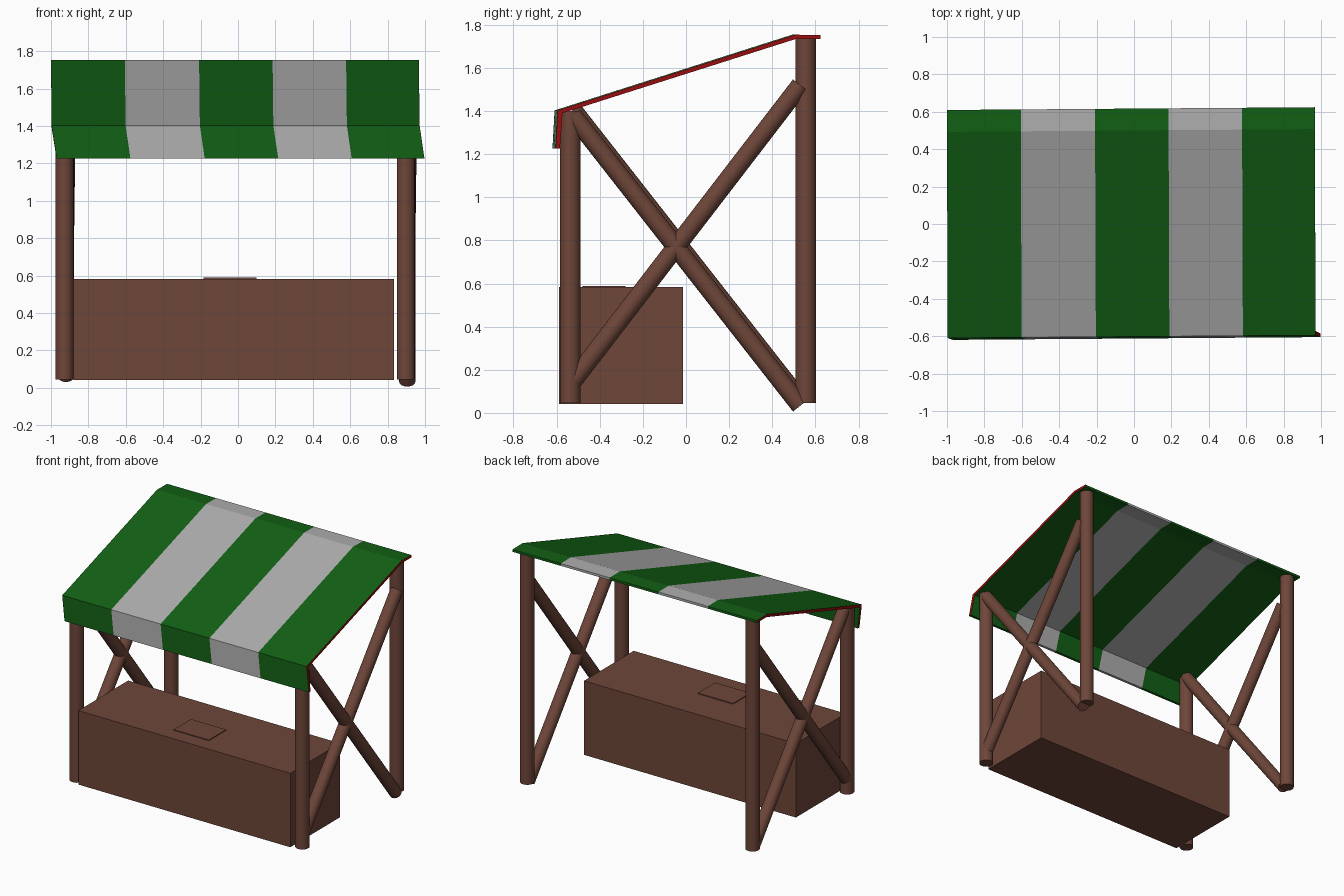
import bpy, bmesh, math
from mathutils import Vector

if "Cube" in bpy.data.objects:
    bpy.data.objects.remove(bpy.data.objects["Cube"])


def material(name, rgb):
    m = bpy.data.materials.new(name)
    m.diffuse_color = (*rgb, 1)
    m.use_nodes = True
    m.node_tree.nodes["Principled BSDF"].inputs["Base Color"].default_value = m.diffuse_color
    return m


WOOD = material("brown wood", (0.156, 0.061, 0.041))
GREEN = material("green cloth", (0.006, 0.115, 0.007))
GREY = material("pale grey cloth", (0.42, 0.42, 0.42))
RED = material("red trim", (0.31, 0.004, 0.005))


def pole(name, a, b, r):
    """Round wooden pole between two points."""
    a, b = Vector(a), Vector(b)
    d = b - a
    bpy.ops.mesh.primitive_cylinder_add(vertices=24, radius=r, depth=d.length, location=(a + b) / 2)
    o = bpy.context.object
    o.rotation_euler = d.to_track_quat('Z', 'Y').to_euler()
    o.name = name
    o.data.materials.append(WOOD)
    bpy.ops.object.shade_smooth_by_angle(angle=math.radians(40))


def box(name, lo, hi):
    lo, hi = Vector(lo), Vector(hi)
    bpy.ops.mesh.primitive_cube_add(size=1, location=(lo + hi) / 2)
    o = bpy.context.object
    o.scale = hi - lo
    o.name = name
    o.data.materials.append(WOOD)


# Posts and crossed side braces
for side, x, lift in (("left", -0.928, 0.025), ("right", 0.897, 0.0)):
    pole(f"{side}_front_post", (x, -0.537, 0.045), (x, -0.537, 1.40), 0.048)
    pole(f"{side}_back_post", (x, 0.555, 0.045), (x, 0.555, 1.74), 0.048)
    pole(f"{side}_falling_brace", (x + 0.008, -0.525, 1.38 + lift),
         (x + 0.008, 0.53, 0.033 + lift), 0.043)
    pole(f"{side}_rising_brace", (x, -0.53, 0.14), (x + 0.018, 0.53, 1.52), 0.043)

# Counter with a thin board on top
box("counter", (-0.88, -0.588, 0.042), (0.835, -0.013, 0.583))
box("counter_board", (-0.185, -0.48, 0.58), (0.10, -0.28, 0.589))

# Striped canopy: (y, z) of the outer and inner skin, from back edge to hanging front edge
OUTER = [(0.617, 1.752), (0.50, 1.754), (-0.602, 1.403), (-0.612, 1.225)]
INNER = [(0.617, 1.735), (0.505, 1.735), (-0.58, 1.39), (-0.592, 1.225)]
SHIFT = [0, 0, 0.004, 0.03]
STRIPES = [-1.0, -0.605, -0.208, 0.185, 0.578, 0.967]

bm = bmesh.new()
loop = [(y, z, s) for (y, z), s in zip(OUTER, SHIFT)]
loop += [(y, z, s) for (y, z), s in reversed(list(zip(INNER, SHIFT)))]
rings = [[bm.verts.new((x + s, y + 0.0075 * x, z)) for y, z, s in loop] for x in STRIPES]
n = len(loop)
for i in range(len(rings) - 1):
    for j in range(n):
        k = (j + 1) % n
        f = bm.faces.new((rings[i][j], rings[i][k], rings[i + 1][k], rings[i + 1][j]))
        f.material_index = i % 2
# Red cut ends
for ring in (rings[0], rings[-1]):
    for j in range(3):
        f = bm.faces.new((ring[j], ring[j + 1], ring[n - 2 - j], ring[n - 1 - j]))
        f.material_index = 2
bmesh.ops.recalc_face_normals(bm, faces=bm.faces)
mesh = bpy.data.meshes.new("canopy")
bm.to_mesh(mesh)
bm.free()
for m in (GREEN, GREY, RED):
    mesh.materials.append(m)
bpy.context.collection.objects.link(bpy.data.objects.new("canopy", mesh))
